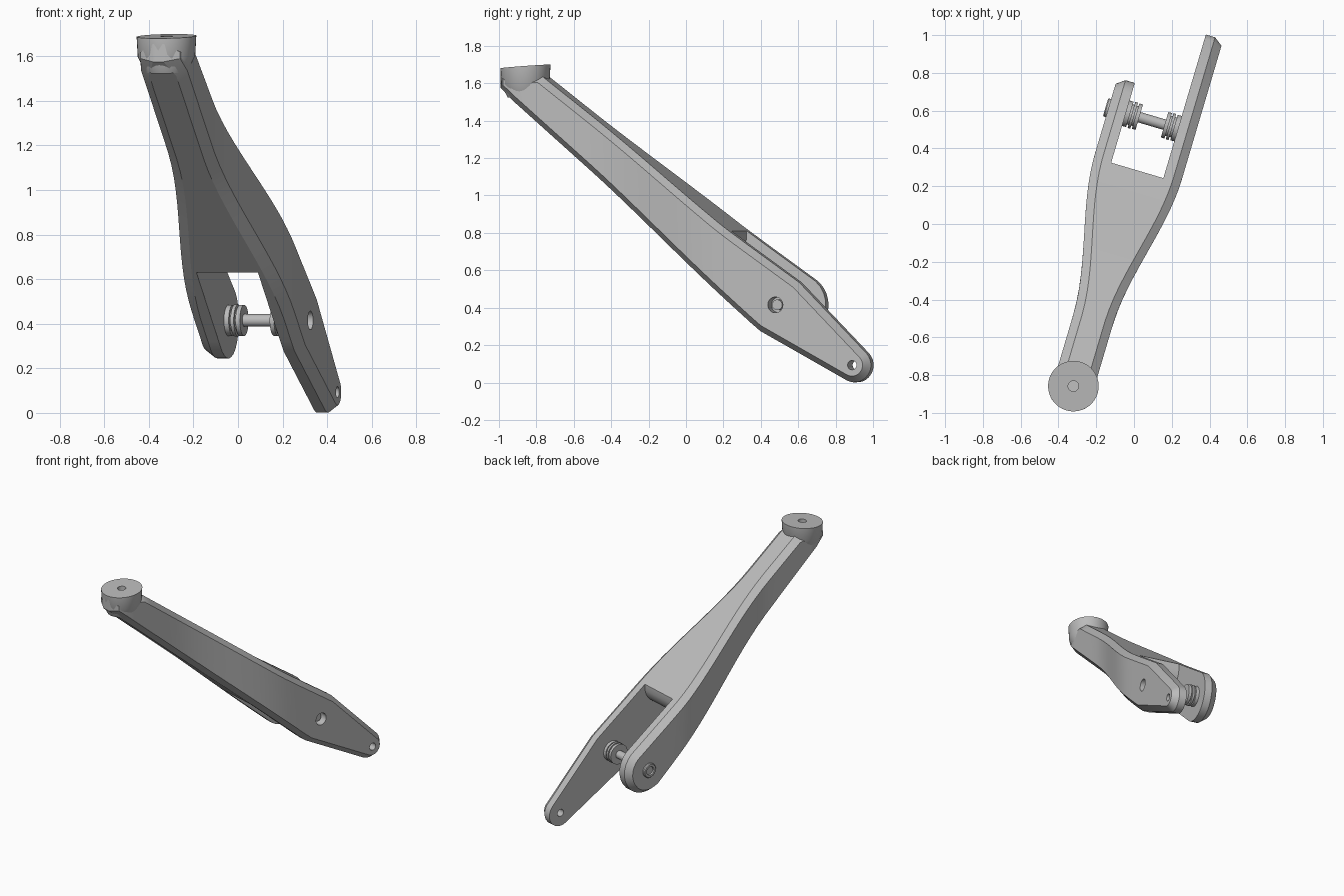
import bpy, bmesh, math
from mathutils import Matrix, Vector

if "Cube" in bpy.data.objects:
    bpy.data.objects.remove(bpy.data.objects["Cube"])

# Local frame: x across the arm, y along it, z up; then turned about z
PLACE = Matrix.Rotation(math.radians(-16.5), 4, 'Z') @ Matrix.Translation((-0.064, 0, 0))
AXLE = (0.55, 0.415)
TIP = (0.978, 0.093)
BOSS_Y = -0.914
INNER = 0.144

grey = bpy.data.materials.new("grey metal")
grey.diffuse_color = (0.5, 0.5, 0.5, 1)
grey.use_nodes = True
grey.node_tree.nodes["Principled BSDF"].inputs["Base Color"].default_value = grey.diffuse_color


def finish(bm, name):
    bmesh.ops.recalc_face_normals(bm, faces=bm.faces)
    bm.transform(PLACE)
    me = bpy.data.meshes.new(name)
    bm.to_mesh(me)
    bm.free()
    ob = bpy.data.objects.new(name, me)
    bpy.context.collection.objects.link(ob)
    me.materials.append(grey)
    return ob


def select(ob):
    bpy.ops.object.select_all(action='DESELECT')
    ob.select_set(True)
    bpy.context.view_layer.objects.active = ob


def smooth(ob):
    select(ob)
    bpy.ops.object.shade_smooth_by_angle(angle=math.radians(28))


# Cut a hole; keep the uncut mesh if the cut fails
def cut(ob, cutter):
    backup = ob.data.copy()
    select(ob)
    m = ob.modifiers.new("hole", 'BOOLEAN')
    m.operation, m.solver, m.object = 'DIFFERENCE', 'EXACT', cutter
    bpy.ops.object.modifier_apply(modifier=m.name)
    if len(ob.data.vertices) < len(backup.vertices):
        ob.data = backup
    bpy.data.objects.remove(cutter)


def lerp(keys, y):
    for (a, za), (b, zb) in zip(keys, keys[1:]):
        if y <= b:
            return za + (zb - za) * (y - a) / (b - a)
    return keys[-1][1]


def half_width(y):
    t = min(max((y + 0.55) / 0.85, 0), 1)
    w = 0.108 + 0.132 * t * t * (3 - 2 * t)
    if y < BOSS_Y:      # rounded in plan below the boss
        w = min(w, max(0.07, math.sqrt(max(0, 0.135 ** 2 - (y - BOSS_Y) ** 2))))
    return w


def arc(c, r, a0, a1, n=7):
    angles = [math.radians(a0 + (a1 - a0) * i / (n - 1)) for i in range(n)]
    return [(c[0] + r * math.cos(a), c[1] + r * math.sin(a)) for a in angles]


def inset(pts, d):
    out = []
    for i, p in enumerate(pts):
        p = Vector(p)
        e1 = (p - Vector(pts[i - 1])).normalized()
        e2 = (Vector(pts[(i + 1) % len(pts)]) - p).normalized()
        n1, n2 = Vector((e1.y, -e1.x)), Vector((e2.y, -e2.x))
        out.append(p + (n1 + n2) * d / max(0.6, 1 + n1.dot(n2)))
    return out


def bridge(bm, a, b, closed=True):
    n = len(a)
    for i in range(n if closed else n - 1):
        j = (i + 1) % n
        bm.faces.new((a[i], a[j], b[j], b[i]))


# Shared part of the side outline, and the rounded web end inside the fork
top_keys = [(-1.045, 1.655), (-0.8, 1.635), (-0.25, 1.215), (0.25, 0.83), (0.66, 0.54)]
low_keys = [(-1.045, 1.575), (-0.43, 1.045), (0.437, 0.287)]
ys = [-1.045, -0.97, -0.91, -0.85, -0.8] + [-0.8 + 0.845 * i / 13 for i in range(1, 14)]
web_low = len(ys) - 1
ys += [0.1, 0.16, 0.22, 0.277]
web_top = len(ys) - 1
ys += [0.34, 0.4]
top = [(y, lerp(top_keys, y)) for y in ys]
low = [(y, lerp(low_keys, y)) for y in ys]
slot = [(0.277, 0.77), (0.265, 0.73), (0.24, 0.695), (0.205, 0.668), (0.16, 0.65), (0.1, 0.637)]

# Short rounded left side and long pointed right side
ends = {-1: (arc(AXLE, 0.168, 49, -33), arc(AXLE, 0.171, -125, -49)),
        1: ([(0.67, 0.535)] + arc(TIP, 0.092, 42, -30),
            [(0.452, 0.276)] + arc(TIP, 0.092, -118, -46))}

# Forked arm: chamfered sides joined by the web
bm = bmesh.new()
inner_rings, walls = {}, {}
for s, (end_top, end_low) in ends.items():
    t, b = top + end_top, low + end_low
    outline = t + b[::-1]
    m = len(outline)
    small = inset(outline, 0.033)
    inner = [bm.verts.new((s * min(INNER, half_width(y) - 0.055), y, z)) for y, z in outline]
    edge = [bm.verts.new((s * (half_width(y) - 0.045), y, z)) for y, z in outline]
    face = [bm.verts.new((s * half_width(y), y, z)) for y, z in small]
    bridge(bm, inner, edge)
    bridge(bm, edge, face)
    for i in range(m // 2 - 1):
        bm.faces.new((face[i], face[i + 1], face[m - 2 - i], face[m - 1 - i]))
    wall = [bm.verts.new((s * INNER, y, z)) for y, z in slot]
    bm.faces.new(inner[web_top:m - web_low] + wall[::-1])
    walls[s] = [inner[web_top]] + wall + [inner[m - 1 - web_low]]
    inner_rings[s] = inner
L, R = inner_rings[-1], inner_rings[1]
bridge(bm, L[:web_top + 1], R[:web_top + 1], False)
bridge(bm, L[::-1][:web_low + 1], R[::-1][:web_low + 1], False)
bm.faces.new((L[0], R[0], R[-1], L[-1]))
bridge(bm, walls[-1], walls[1], False)
arm = finish(bm, "fork_arm")


# Turned part around the cross axis at (y, z)
def turned(name, centre, profile, seg=32):
    bm = bmesh.new()
    ring = [k * math.tau / seg for k in range(seg)]
    rings = [[bm.verts.new((u, centre[0] + r * math.cos(a), centre[1] + r * math.sin(a)))
              for a in ring] for u, r in profile]
    for a, b in zip(rings, rings[1:]):
        bridge(bm, a, b)
    bm.faces.new(rings[0])
    bm.faces.new(rings[-1])
    return finish(bm, name)


# Holes in the tip and the right fork side
cut(arm, turned("tip_hole", TIP, [(0.1, 0.025), (0.4, 0.025)]))
cut(arm, turned("axle_hole", AXLE, [(0.17, 0.042), (0.4, 0.042)]))
smooth(arm)

# Boss with a slightly tilted top and a blind hole
bm = bmesh.new()
SEG = 40
rings = []
for z, r in [(1.53, 0.095), (1.6, 0.129), (1.69, 0.134), (1.69, 0.028), (1.64, 0.028)]:
    rings.append([bm.verts.new((r * math.cos(k * math.tau / SEG),
                                BOSS_Y + r * math.sin(k * math.tau / SEG),
                                z + 0.075 * r * math.sin(k * math.tau / SEG)))
                  for k in range(SEG)])
for a, b in zip(rings, rings[1:]):
    bridge(bm, a, b)
bm.faces.new(rings[0])
bm.faces.new(rings[-1])
smooth(finish(bm, "boss"))

# Axle with its head on the left
smooth(turned("axle", AXLE, [(-0.247, 0.02), (-0.247, 0.027), (-0.256, 0.03), (-0.256, 0.045),
                             (-0.25, 0.05), (-0.23, 0.05), (-0.23, 0.028), (0.205, 0.028)]))

# Grooved spacers against both fork sides
for s, label in ((-1, "left"), (1, "right")):
    steps = [(0.15, 0.07), (0.122, 0.07), (0.122, 0.055), (0.113, 0.055), (0.113, 0.072),
             (0.098, 0.072), (0.098, 0.055), (0.09, 0.055), (0.09, 0.07), (0.07, 0.07)]
    smooth(turned(label + "_spacer", AXLE, [(s * u, r) for u, r in steps]))
